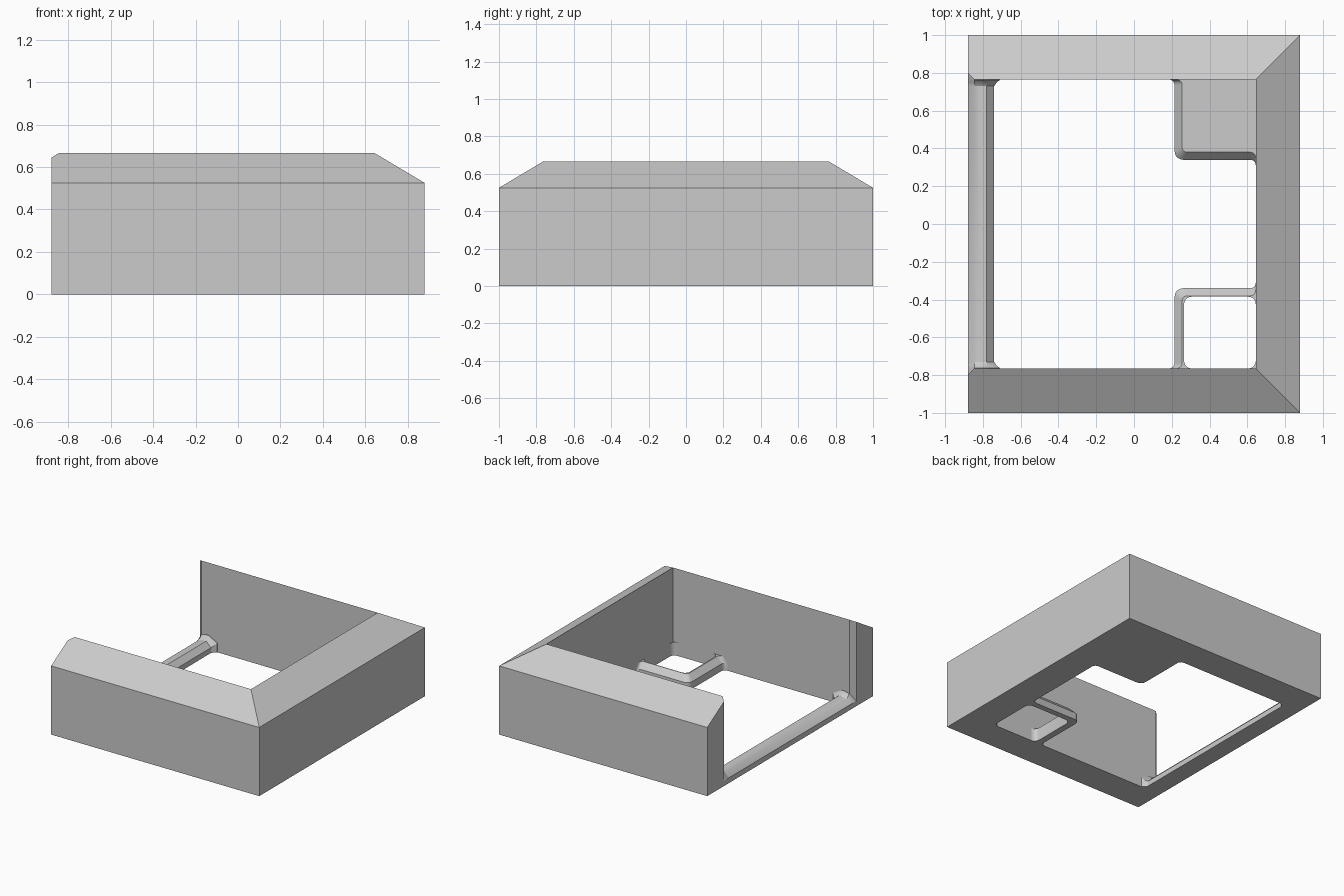
import bpy, bmesh, math

if "Cube" in bpy.data.objects:
    bpy.data.objects.remove(bpy.data.objects["Cube"])

grey = bpy.data.materials.new("light grey")
grey.diffuse_color = (0.6, 0.6, 0.6, 1)
grey.use_nodes = True
grey.node_tree.nodes["Principled BSDF"].inputs["Base Color"].default_value = grey.diffuse_color

WX, WY = 0.645, 0.765          # inner faces of the walls


def make(name, bm):
    bmesh.ops.recalc_face_normals(bm, faces=bm.faces)
    me = bpy.data.meshes.new(name)
    bm.to_mesh(me)
    bm.free()
    ob = bpy.data.objects.new(name, me)
    bpy.context.collection.objects.link(ob)
    me.materials.append(grey)
    return ob


def loft(name, rings):
    """Skin a list of rings with equal point counts and cap both ends."""
    bm = bmesh.new()
    vs = [[bm.verts.new(p) for p in r] for r in rings]
    for a, b in zip(vs, vs[1:]):
        for i in range(len(a)):
            j = (i + 1) % len(a)
            bm.faces.new((a[i], a[j], b[j], b[i]))
    bm.faces.new(vs[0])
    bm.faces.new(vs[-1])
    return make(name, bm)


def arc(cx, cy, r, a0, a1, n=5):
    return [(cx + r * math.cos(math.radians(a0 + (a1 - a0) * i / n)),
             cy + r * math.sin(math.radians(a0 + (a1 - a0) * i / n)))
            for i in range(n + 1)]


def smooth(ob):
    bpy.context.view_layer.objects.active = ob
    ob.select_set(True)
    bpy.ops.object.shade_smooth_by_angle(angle=math.radians(25))
    ob.select_set(False)


# Three-sided wall with a sloping top and clipped inner corners at the open end
def section(x_out, x_in, s, inset=0.235):
    top = 0.525 + 0.14 * inset / 0.235
    yi = s * (1 - inset)
    return [(x_out, s, 0), (x_out, s, 0.525), (x_in, yi, top), (x_in, yi, 0)]


half = [section(-0.88, -0.88, 1, 0.2), section(-0.845, -0.845, 1), section(0.88, WX, 1)]
other = [[(x, -y, z) for x, y, z in r] for r in reversed(half)]
loft("wall", half + other)


# Corner plate outline: rounded free corner, fillets into the walls
def corner(s, d):
    x0, y0, f, r = 0.215 + d, 0.34 + d, 0.03, 0.045 - d * 0.5
    o = 0.02
    pts = [(WX + o, WY + o), (x0 - f, WY + o)]
    pts += arc(x0 - f, WY - f, f, 90, 0)
    pts += arc(x0 + r, y0 + r, r, 180, 270)
    pts += arc(WX - f, y0 - f, f, 90, 0)
    pts += [(WX + o, y0 - f)]
    return [(x, s * y) for x, y in pts]


def plate(name, s):
    levels = [(0, 0), (0.055, 0), (0.1, 0.04)]
    return loft(name, [[(x, y, z) for x, y in corner(s, d)] for z, d in levels])


smooth(plate("back_corner_plate", 1))
front = plate("front_corner_frame", -1)

# Opening through the front corner plate
r = 0.04
x0, x1, y0, y1 = 0.265, WX, -WY, -0.385
hole = (arc(x1 - r, y1 - r, r, 0, 90) + arc(x0 + r, y1 - r, r, 90, 180)
        + arc(x0 + r, y0 + r, r, 180, 270) + arc(x1 - r, y0 + r, r, 270, 360))
cutter = loft("opening_cutter", [[(x, y, z) for x, y in hole] for z in (-0.1, 0.3)])
cutter.hide_render = True
cutter.hide_viewport = True
mod = front.modifiers.new("opening", "BOOLEAN")
mod.operation = "DIFFERENCE"
mod.solver = "EXACT"
mod.object = cutter
bpy.context.view_layer.objects.active = front
bpy.ops.object.modifier_apply(modifier="opening")
smooth(front)

# Low sill across the open side, flaring up where it meets the walls
profile = [(-0.88, 0), (-0.88, 0.04), (-0.845, 0.07), (-0.81, 0.08),
           (-0.78, 0.08), (-0.74, 0.04), (-0.74, 0)]


def sill_ring(y, lift, wide):
    return [(x + (wide if x > -0.75 else 0), y, z + (lift if z > 0 and x > -0.86 else 0))
            for x, z in profile]


steps = [(0.80, 0.035, 0.03), (0.762, 0.03, 0.03), (0.75, 0.013, 0.013), (0.73, 0, 0)]
rings = [sill_ring(*s) for s in steps]
rings += [sill_ring(-y, l, w) for y, l, w in reversed(steps)]
smooth(loft("sill", rings))
